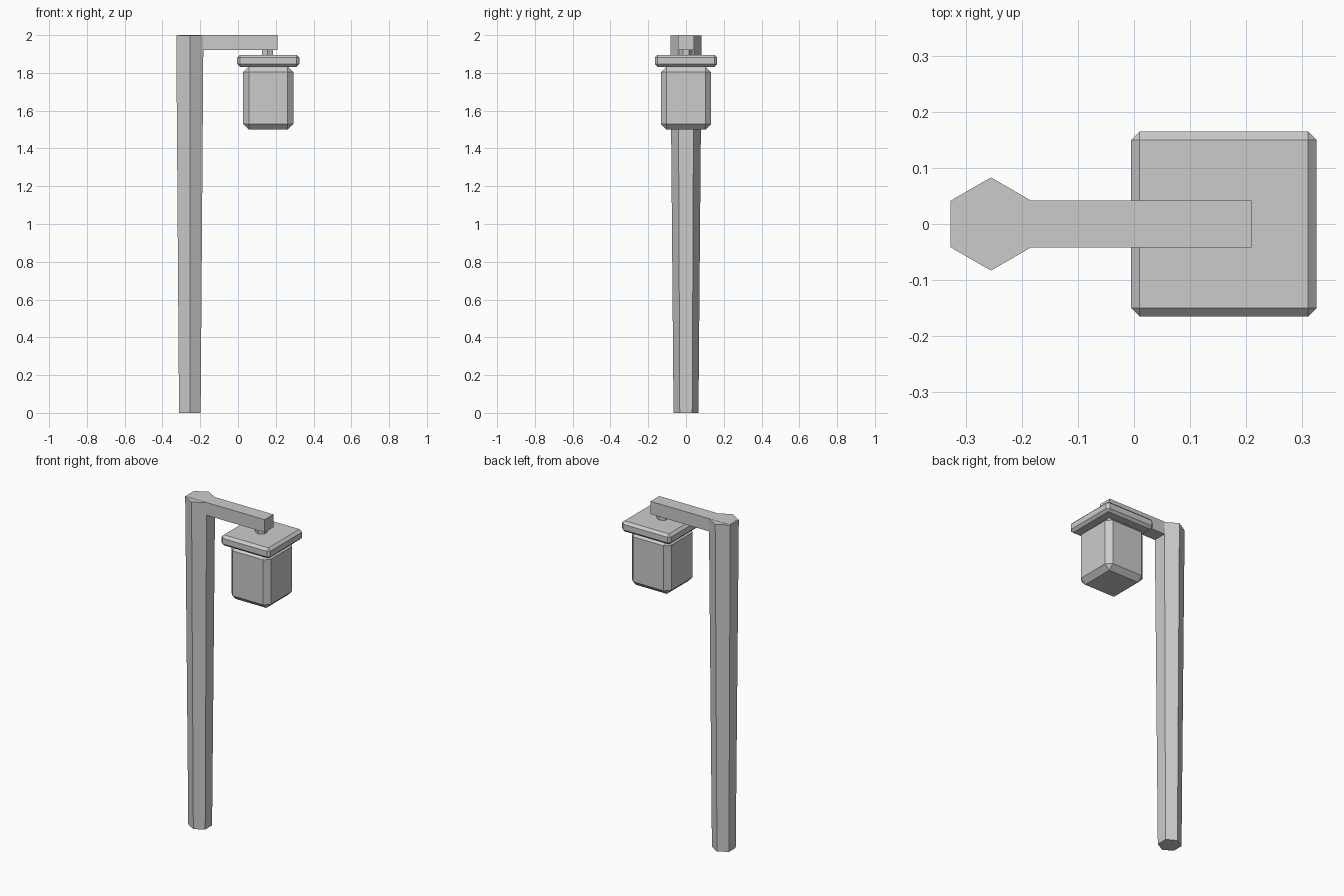
import bpy
import bmesh
from mathutils import Matrix, Vector

default_cube = bpy.data.objects.get("Cube")
if default_cube:
    bpy.data.objects.remove(default_cube, do_unlink=True)

# One plain grey for every part
grey = bpy.data.materials.new("plain_grey")
grey.use_nodes = True
grey.diffuse_color = (0.6, 0.6, 0.6, 1)
grey.node_tree.nodes["Principled BSDF"].inputs["Base Color"].default_value = grey.diffuse_color


def finish(name, bm):
    mesh = bpy.data.meshes.new(name)
    bm.to_mesh(mesh)
    bm.free()
    mesh.materials.append(grey)
    obj = bpy.data.objects.new(name, mesh)
    bpy.context.collection.objects.link(obj)
    return obj


def box(name, low, high, chamfer=0):
    low, high = Vector(low), Vector(high)
    bm = bmesh.new()
    place = Matrix.Translation((low + high) / 2) @ Matrix.Diagonal((*(high - low), 1))
    bmesh.ops.create_cube(bm, size=1, matrix=place)
    obj = finish(name, bm)
    if chamfer:
        bevel = obj.modifiers.new("chamfer", "BEVEL")
        bevel.width = chamfer
        bevel.segments = 1
    return obj


def hex_column(name, x, bottom, top, r_bottom, r_top):
    bm = bmesh.new()
    bmesh.ops.create_cone(bm, cap_ends=True, segments=6, radius1=r_bottom,
                          radius2=r_top, depth=top - bottom,
                          matrix=Matrix.Translation((x, 0, (bottom + top) / 2)))
    return finish(name, bm)


# Post widening towards the top, with the arm running out from it
hex_column("post", -0.255, 0, 1.999, 0.066, 0.083)
box("arm", (-0.321, -0.042, 1.922), (0.209, 0.042, 2.0))

# Hanging lantern
LAMP_X = 0.16
hex_column("hanger", LAMP_X - 0.003, 1.885, 1.93, 0.034, 0.034)
box("lantern_cap", (LAMP_X - 0.165, -0.165, 1.832),
    (LAMP_X + 0.165, 0.165, 1.896), 0.015)
box("lantern_body", (LAMP_X - 0.133, -0.133, 1.5),
    (LAMP_X + 0.133, 0.133, 1.834), 0.03)
